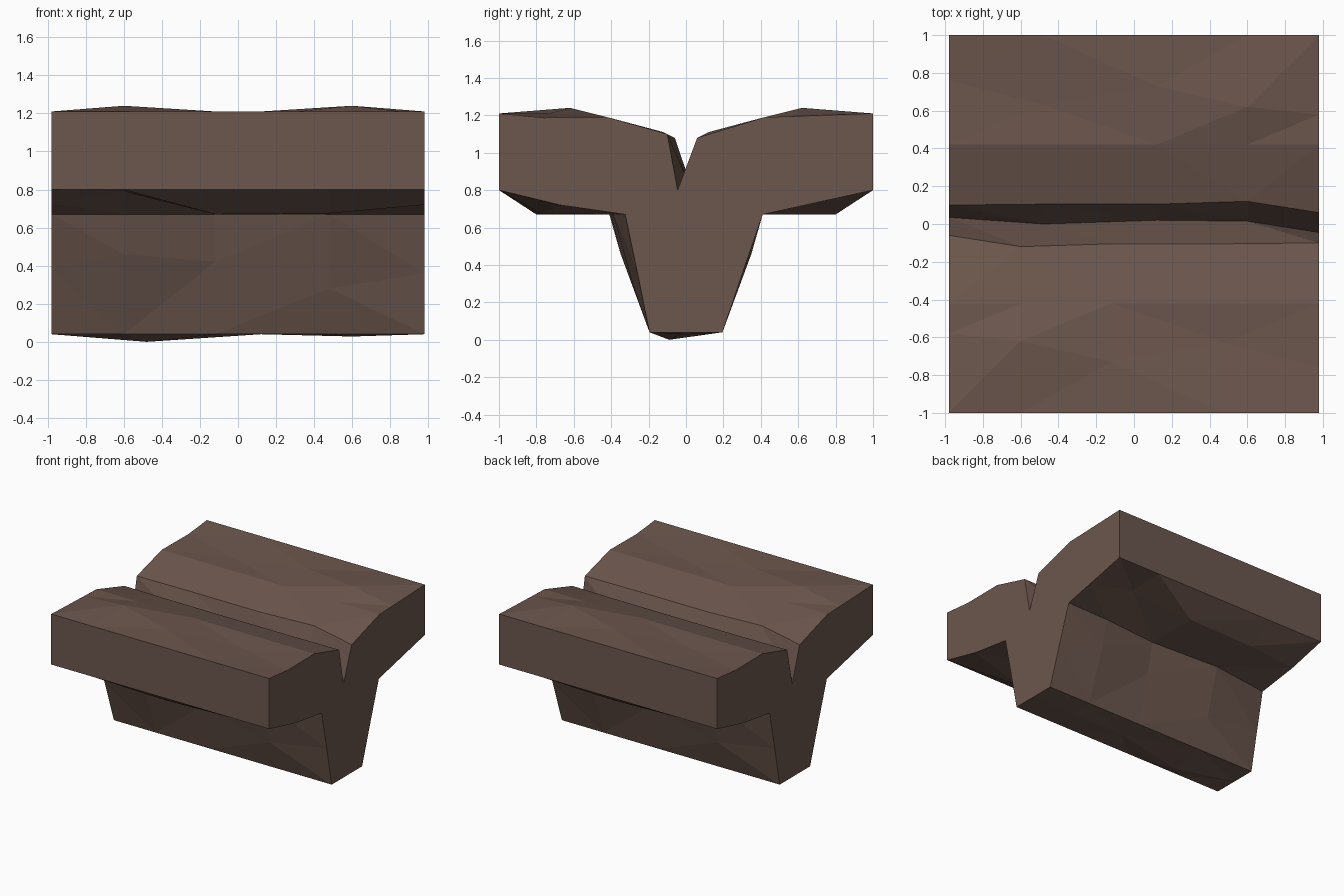
import bpy, bmesh

if "Cube" in bpy.data.objects:
    bpy.data.objects.remove(bpy.data.objects["Cube"])

# Lengthwise stations of the front half; the back half is the same turned 180 degrees about z
XS = [-0.98, -0.60, -0.12, 0.48, 0.98]
XB = [-x for x in reversed(XS)]


def row(xs, ys, zs):
    """One lengthwise line of points; single numbers stay constant."""
    ys = ys if isinstance(ys, list) else [ys] * 5
    zs = zs if isinstance(zs, list) else [zs] * 5
    return list(zip(xs, ys, zs))


def turned(r):
    return [(-x, -y, z) for x, y, z in reversed(r)]


# Front half, from groove lip around to the foot of the stem
front = [
    row(XS, [-0.06, -0.12, -0.105, -0.105, -0.10], [1.08, 1.11, 1.10, 1.10, 1.10]),   # groove lip
    row(XS, -0.42, 1.19),                                                          # shoulder
    row(XS, [-0.58, -0.62, -0.73, -0.63, -0.76], [1.195, 1.24, 1.21, 1.18, 1.187]),   # uneven crest
    row(XS, -1.0, 1.21),                                                           # outer top edge
    row(XS, -1.0, 0.80),                                                           # outer lower edge
    row(XS, [-0.66, -0.70, -0.80, -0.78, -0.67], [0.725, 0.79, 0.67, 0.675, 0.72]),   # underside
    row(XS, [-0.41, -0.40, -0.36, -0.39, -0.325], 0.67),                             # inner corner
    row(XS, [-0.31, -0.35, -0.30, -0.28, -0.26], [0.38, 0.46, 0.42, 0.28, 0.36]),     # stem side
    row(XS, -0.195, 0.04),                                                          # stem foot
]
keel = row([-0.98, -0.48, 0.12, 0.60, 0.98], [0, -0.09, 0, 0, 0], [0.04, 0, 0.04, 0.028, 0.04])
groove = row(XB, [0.035, 0.0, 0.02, 0.015, -0.045], [0.80, 0.84, 0.84, 0.84, 0.80])
rows = [groove] + front + [keel] + [turned(r) for r in reversed(front)]

# Skin the rows and cap both ends
bm = bmesh.new()
grid = [[bm.verts.new(p) for p in r] for r in rows]
for i, a in enumerate(grid):
    b = grid[(i + 1) % len(grid)]
    for j in range(4):
        bm.faces.new((a[j], b[j], b[j + 1], a[j + 1]))
bm.faces.new([r[0] for r in grid])
bm.faces.new([r[-1] for r in reversed(grid)])
bmesh.ops.recalc_face_normals(bm, faces=bm.faces)
bmesh.ops.triangulate(bm, faces=bm.faces)

mesh = bpy.data.meshes.new("grooved_beam")
bm.to_mesh(mesh)
bm.free()
beam = bpy.data.objects.new("grooved_beam", mesh)
bpy.context.collection.objects.link(beam)

# Brown wood
wood = bpy.data.materials.new("brown_wood")
wood.diffuse_color = (0.15, 0.095, 0.075, 1)
wood.use_nodes = True
wood.node_tree.nodes["Principled BSDF"].inputs["Base Color"].default_value = wood.diffuse_color
mesh.materials.append(wood)
